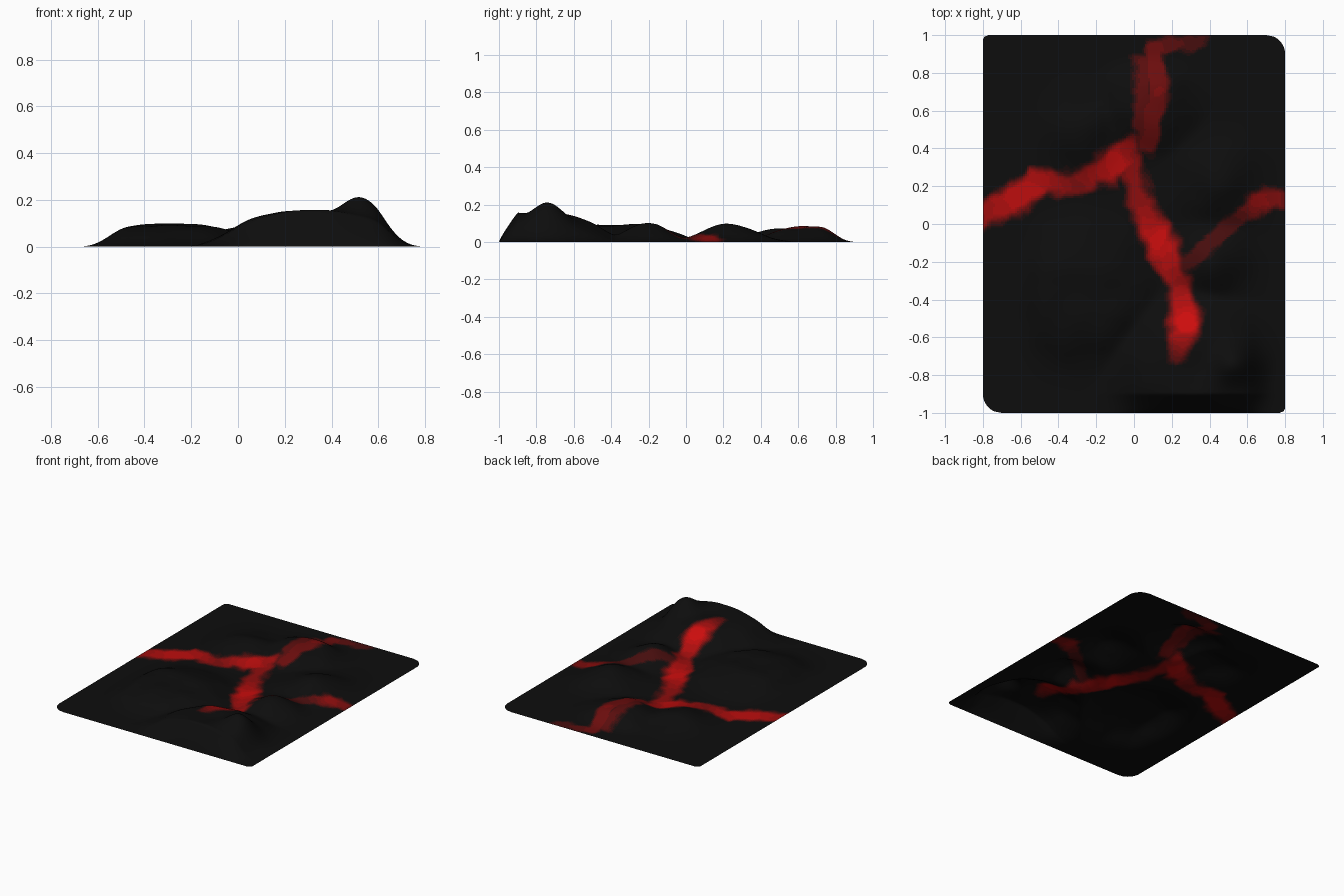
import bpy, math
from mathutils import Vector, noise

if "Cube" in bpy.data.objects:
    bpy.data.objects.remove(bpy.data.objects["Cube"])

NX, NY = 150, 220


def smooth(t):
    t = max(0.0, min(1.0, t))
    return t * t * (3 - 2 * t)


# hills: centre, mean radius, height, edge steepness
HILLS = [
    ((0.32, -0.80), 0.38, 0.15, 4),   # front mountain plateau
    ((0.52, -0.74), 0.14, 0.185, 2),  # summit
    ((-0.28, -0.36), 0.35, 0.092, 4),  # left plateau
    ((0.42, -0.20), 0.16, 0.1, 2),
    ((0.46, 0.23), 0.19, 0.098, 2),
    ((0.08, 0.64), 0.22, 0.085, 3),   # rear ridge
    ((-0.28, 0.50), 0.18, 0.075, 2),
]

# lava streams: x, y, intensity (the width follows the intensity)
STREAMS = {
    "left": [(-.82, .03, .65), (-.62, .14, .95), (-.5, .22, .85),
             (-.3, .21, .55), (-.1, .32, .95), (-.03, .4, .7)],
    "main": [(-.03, .4, .6), (.03, .12, .6), (.13, -.08, 1),
             (.24, -.31, .65), (.27, -.52, 1), (.23, -.7, .4)],
    "rear": [(.07, .42, .45), (.13, .7, .5), (.1, .93, .45), (.35, .97, .25)],
    "rear_side": [(.05, .42, .4), (.04, .85, .35)],
    "right": [(.82, .14, .45), (.66, .12, .65), (.55, .03, .3), (.24, -.25, .25)],
}


def height(x, y):
    s = 0.0
    for (cx, cy), r, h, p in HILLS:
        s += (h * math.exp(-(math.hypot(x - cx, y - cy) / r) ** p)) ** 3
    z = s ** (1 / 3)
    z += 0.012 * noise.noise(Vector((x * 6, y * 6, 2))) * min(1, z * 25)
    # fade to the ground at the borders, steepest at the front
    fade = smooth((x + 0.69) / 0.22) * smooth((0.82 - x) / 0.24)
    fade *= smooth((0.93 - y) / 0.2) * max(0, min(1, (y + 1) / 0.1)) ** 0.8
    return max(0.0, z * fade)


def heat(x, y):
    # jitter the stream outline for a ragged edge
    x += 0.03 * noise.noise(Vector((x * 14, y * 14, 5)))
    y += 0.03 * noise.noise(Vector((x * 14, y * 14, 9)))
    best = 0.0
    for path in STREAMS.values():
        for (ax, ay, ai), (bx, by, bi) in zip(path, path[1:]):
            dx, dy = bx - ax, by - ay
            t = ((x - ax) * dx + (y - ay) * dy) / (dx * dx + dy * dy)
            t = max(0, min(1, t))
            d = math.hypot(x - ax - t * dx, y - ay - t * dy)
            glow = ai + (bi - ai) * t
            best = max(best, glow * smooth(1.45 - d / (0.025 + 0.06 * glow)))
    return best


def inset(y, r):
    # how far a rounded corner pulls the side edge in at this y
    k = max(0.0, abs(y) - (1 - r))
    return r - math.sqrt(max(0.0, r * r - k * k))


# terrain sheet with two large and two small rounded corners
verts, faces = [], []
for j in range(NY + 1):
    y = -math.cos(math.pi * j / NY) * 0.15 + 0.85 * (2 * j / NY - 1)
    big, small = inset(y, 0.1), inset(y, 0.03)
    left, right = (-0.8 + small, 0.8 - big) if y > 0 else (-0.8 + big, 0.8 - small)
    for i in range(NX + 1):
        x = left + (right - left) * i / NX
        verts.append((x, y, height(x, y)))
for j in range(NY):
    for i in range(NX):
        a = j * (NX + 1) + i
        faces.append((a, a + 1, a + NX + 2, a + NX + 1))
mesh = bpy.data.meshes.new("lava_terrain")
mesh.from_pydata(verts, [], faces)
obj = bpy.data.objects.new("lava_terrain", mesh)
bpy.context.collection.objects.link(obj)

# shades from black rock to glowing red
LEVELS = 12
for k in range(LEVELS):
    t = k / (LEVELS - 1)
    mat = bpy.data.materials.new("rock" if k == 0 else f"lava_{k}")
    mat.diffuse_color = (0.004 + 0.6 * t ** 1.8, 0.004, 0.004, 1)
    mat.use_nodes = True
    mat.node_tree.nodes["Principled BSDF"].inputs["Base Color"].default_value = mat.diffuse_color
    mesh.materials.append(mat)
for p in mesh.polygons:
    p.use_smooth = True
    p.material_index = min(LEVELS - 1, round(heat(p.center.x, p.center.y) * (LEVELS - 1)))
mesh.update()
